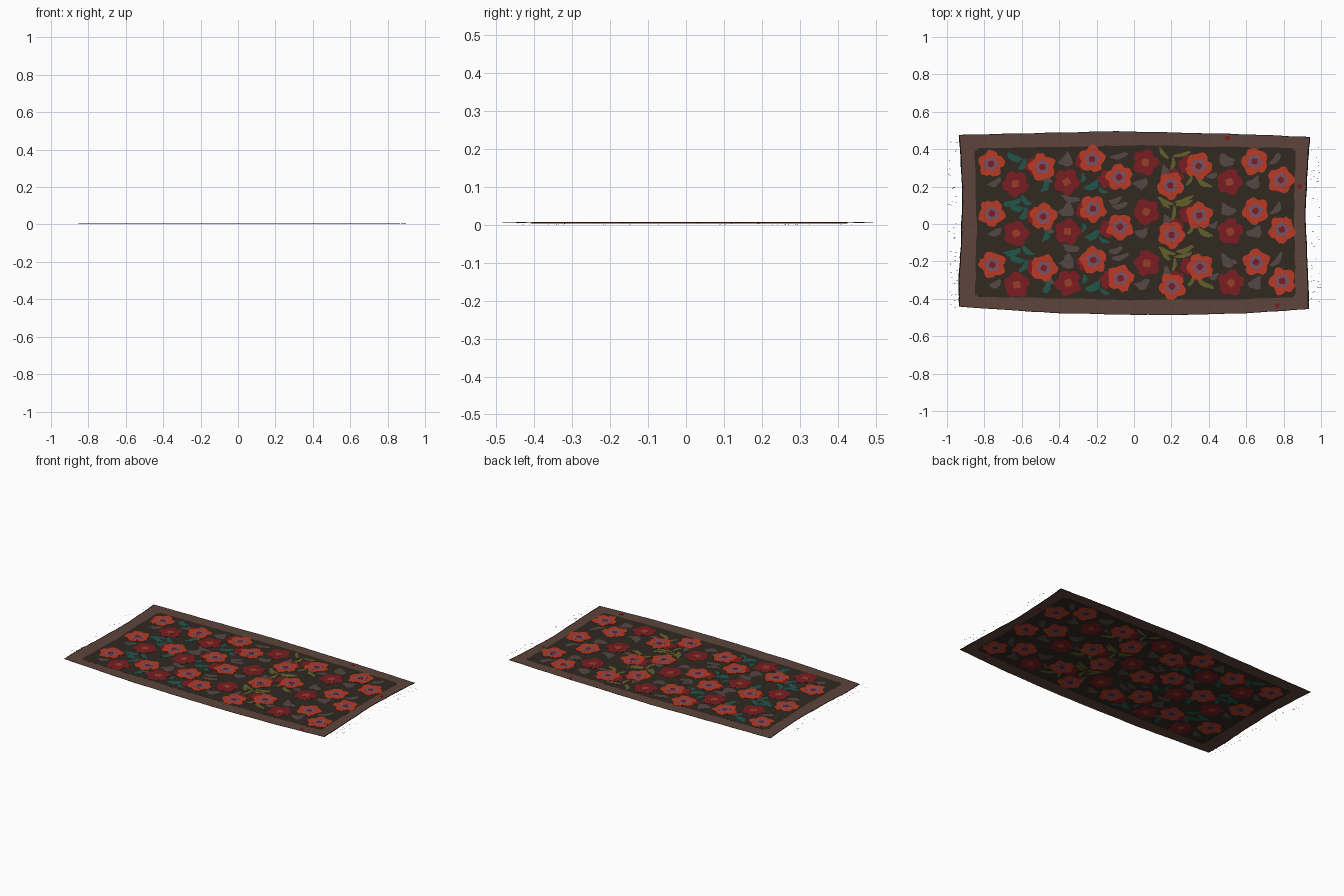
import bpy, bmesh, math, random
from mathutils import Vector

if "Cube" in bpy.data.objects:
    bpy.data.objects.remove(bpy.data.objects["Cube"])
random.seed(7)
Z, STEP = 0.006, 0.0002      # sheet height, thickness step between layers


def material(name, r, g, b):
    m = bpy.data.materials.new(name)
    lin = [((c / 255 + 0.055) / 1.055) ** 2.4 for c in (r, g, b)]
    m.diffuse_color = (*lin, 1)
    m.use_nodes = True
    m.node_tree.nodes["Principled BSDF"].inputs["Base Color"].default_value = m.diffuse_color
    return m


EDGE = material("black binding", 26, 20, 18)
BORDER = material("brown border", 93, 69, 59)
FIELD = material("dark field", 49, 41, 33)
GREY = material("grey leaf", 84, 71, 68)
TEAL = material("teal leaf", 33, 86, 76)
OLIVE = material("olive leaf", 100, 95, 42)
RED = material("dark red", 124, 29, 34)
ORANGE = material("orange red", 184, 58, 36)
MAUVE = material("mauve heart", 118, 84, 105)
RUST = material("rust heart", 150, 62, 40)


def plates(name, outlines, layer, mat):
    """Very thin plates seen from above and below; higher layers stand prouder."""
    bm = bmesh.new()
    h = STEP * layer
    for pts in outlines:
        top = [bm.verts.new((x, y, Z + h)) for x, y in pts]
        low = [bm.verts.new((x, y, Z - h)) for x, y in pts]
        bm.faces.new(top)
        bm.faces.new(low[::-1])
        for i in range(len(pts)):
            j = (i + 1) % len(pts)
            bm.faces.new((top[i], low[i], low[j], top[j]))
    me = bpy.data.meshes.new(name)
    bm.to_mesh(me)
    bm.free()
    me.materials.append(mat)
    ob = bpy.data.objects.new(name, me)
    bpy.context.collection.objects.link(ob)


def bloom(x, y, r, petals=5, depth=0.25, n=30):
    """Ragged petalled outline."""
    turn = random.uniform(0, 6.28)
    out = []
    for i in range(n):
        a = 2 * math.pi * i / n
        k = 1 - depth + depth * abs(math.cos(petals * a / 2 + turn))
        k *= random.uniform(0.92, 1.06)
        out.append((x + r * k * math.cos(a), y + r * k * math.sin(a)))
    return out


def leaf(x, y, length, width, deg):
    """Slightly curved ragged leaf outline."""
    c, s = math.cos(math.radians(deg)), math.sin(math.radians(deg))
    out = []
    for i in range(14):
        a = 2 * math.pi * i / 14
        k = random.uniform(0.8, 1.15)
        u = length * math.cos(a) * k
        v = width * math.sin(a) * k + width * 0.8 * math.cos(a) ** 2
        out.append((x + u * c - v * s, y + u * s + v * c))
    return out


def ragged(corners, wobble, n=8):
    """Closed outline with small waves along each edge."""
    out = []
    for i, p in enumerate(corners):
        p, q = Vector(p), Vector(corners[(i + 1) % len(corners)])
        out.append(tuple(p))
        for k in range(1, n):
            m = p.lerp(q, k / n)
            out.append((m.x + random.uniform(-wobble, wobble),
                        m.y + random.uniform(-wobble, wobble)))
    return out


# rug body: dark binding, brown border, dark field
rug = [(-0.933, -0.44), (-0.425, -0.475), (0.15, -0.486), (0.6, -0.476), (0.933, -0.453),
       (0.924, -0.2), (0.914, 0.05), (0.924, 0.28), (0.938, 0.464), (0.5, 0.482),
       (-0.1, 0.495), (-0.5, 0.485), (-0.933, 0.475), (-0.915, 0.2), (-0.922, -0.1),
       (-0.935, -0.3)]
body = ragged(rug, 0.0015)
plates("binding", [[(x * 1.004, y * 1.003) for x, y in body]], 1, EDGE)
plates("border", [[(x * 0.997, y * 0.997) for x, y in body]], 2, BORDER)
field = [(-0.85, -0.375), (-0.83, -0.39), (-0.1, -0.405), (0.5, -0.405), (0.85, -0.392),
         (0.865, -0.37), (0.855, 0.0), (0.863, 0.39), (0.845, 0.405), (0.1, 0.42),
         (-0.3, 0.415), (-0.83, 0.407), (-0.852, 0.385), (-0.84, 0.0)]
plates("field", [ragged(field, 0.003)], 3, FIELD)

# motif repeated in three rows
ROWS = [(0.0, 0.0), (0.005, -0.265), (0.008, -0.54)]
ORANGE_XY = [(-0.765, 0.322), (-0.49, 0.305), (-0.225, 0.347), (-0.08, 0.25), (0.195, 0.206),
             (0.345, 0.31), (0.645, 0.335), (0.785, 0.235)]
RED_XY = [(-0.635, 0.215), (-0.36, 0.225), (0.06, 0.33), (0.51, 0.225)]
SKIRT_XY = [(-0.535, 0.31), (-0.145, 0.24), (0.285, 0.315), (-0.27, 0.335), (0.215, 0.245)]
# leaves: x, y, half length, half width, angle
TEAL_L = [(-0.64, 0.35, 0.045, 0.018, -25), (-0.59, 0.315, 0.04, 0.016, 60),
          (-0.65, 0.11, 0.05, 0.016, 15), (-0.58, 0.12, 0.04, 0.014, -40),
          (-0.47, 0.2, 0.035, 0.017, 70), (-0.22, 0.2, 0.045, 0.02, 30),
          (-0.17, 0.175, 0.03, 0.012, -30), (-0.27, 0.245, 0.025, 0.012, 80)]
OLIVE_L = [(0.155, 0.375, 0.045, 0.011, -50), (0.26, 0.37, 0.05, 0.011, 15),
           (0.21, 0.32, 0.04, 0.011, 80), (0.37, 0.215, 0.05, 0.014, -30),
           (0.17, 0.115, 0.05, 0.012, -25), (0.27, 0.125, 0.05, 0.013, 20),
           (0.3, 0.23, 0.03, 0.01, 60)]
GREY_L = [(-0.355, 0.335, 0.045, 0.035, 50), (0.04, 0.21, 0.04, 0.025, 20),
          (0.49, 0.335, 0.045, 0.028, -30), (0.645, 0.215, 0.04, 0.03, 30),
          (-0.745, 0.215, 0.04, 0.017, 30), (-0.47, 0.24, 0.035, 0.022, -60),
          (-0.08, 0.36, 0.05, 0.014, 15), (0.76, 0.345, 0.045, 0.016, 50),
          (-0.1, 0.12, 0.04, 0.016, 20), (0.42, 0.255, 0.03, 0.015, 20),
          (-0.34, 0.13, 0.05, 0.018, -10), (0.17, 0.28, 0.035, 0.02, 80)]


def spread(items):
    return [(x + dx, y + dy, *rest) for dx, dy in ROWS for x, y, *rest in items]


def inside(items):
    return [i for i in items if -0.385 < i[1] < 0.4]


for name, table, layer, mat in (("grey_leaves", GREY_L, 4, GREY),
                                ("teal_leaves", TEAL_L, 5, TEAL),
                                ("olive_leaves", OLIVE_L, 6, OLIVE)):
    plates(name, [leaf(*i) for i in inside(spread(table))], layer, mat)

# flowers
reds, oranges = spread(RED_XY), spread(ORANGE_XY)
red_shapes = [bloom(x, y, 0.073) for x, y in reds]
red_shapes += [bloom(x, y, 0.05) for x, y in spread(SKIRT_XY)]
red_shapes += [bloom(x, y, 0.016, n=8) for x, y in ((0.5, 0.458), (0.765, -0.435), (0.885, 0.2))]
plates("red_petals", red_shapes, 7, RED)
plates("orange_petals", [bloom(x, y, 0.076) for x, y in oranges], 8, ORANGE)
plates("mauve_hearts", [bloom(x, y, 0.041, 5, 0.35) for x, y in oranges], 9, MAUVE)
plates("rust_hearts", [bloom(x, y, 0.024, 4, n=14) for x, y in reds], 9, RUST)
plates("red_hearts", [bloom(x, y, 0.02, 4, n=12) for x, y in oranges], 10, RED)

# fringe: sparse short threads sloping down to the floor at both ends
bm = bmesh.new()
for side in (-1, 1):
    for i in range(45):
        x0 = 0.993 if i == 0 else random.uniform(0.942, 0.99)
        x1 = x0 + 0.007
        y = random.uniform(-0.46, 0.45)
        tilt = random.uniform(-0.003, 0.003)
        z0, z1 = (Z * (1 - x) / 0.06 for x in (x0, x1))
        bm.faces.new([bm.verts.new(p) for p in (
            (side * x0, y, z0), (side * x1, y + tilt, z1),
            (side * x1, y + tilt + 0.002, z1), (side * x0, y + 0.002, z0))])
bmesh.ops.recalc_face_normals(bm, faces=bm.faces)
me = bpy.data.meshes.new("fringe")
bm.to_mesh(me)
bm.free()
me.materials.append(GREY)
bpy.context.collection.objects.link(bpy.data.objects.new("fringe", me))
